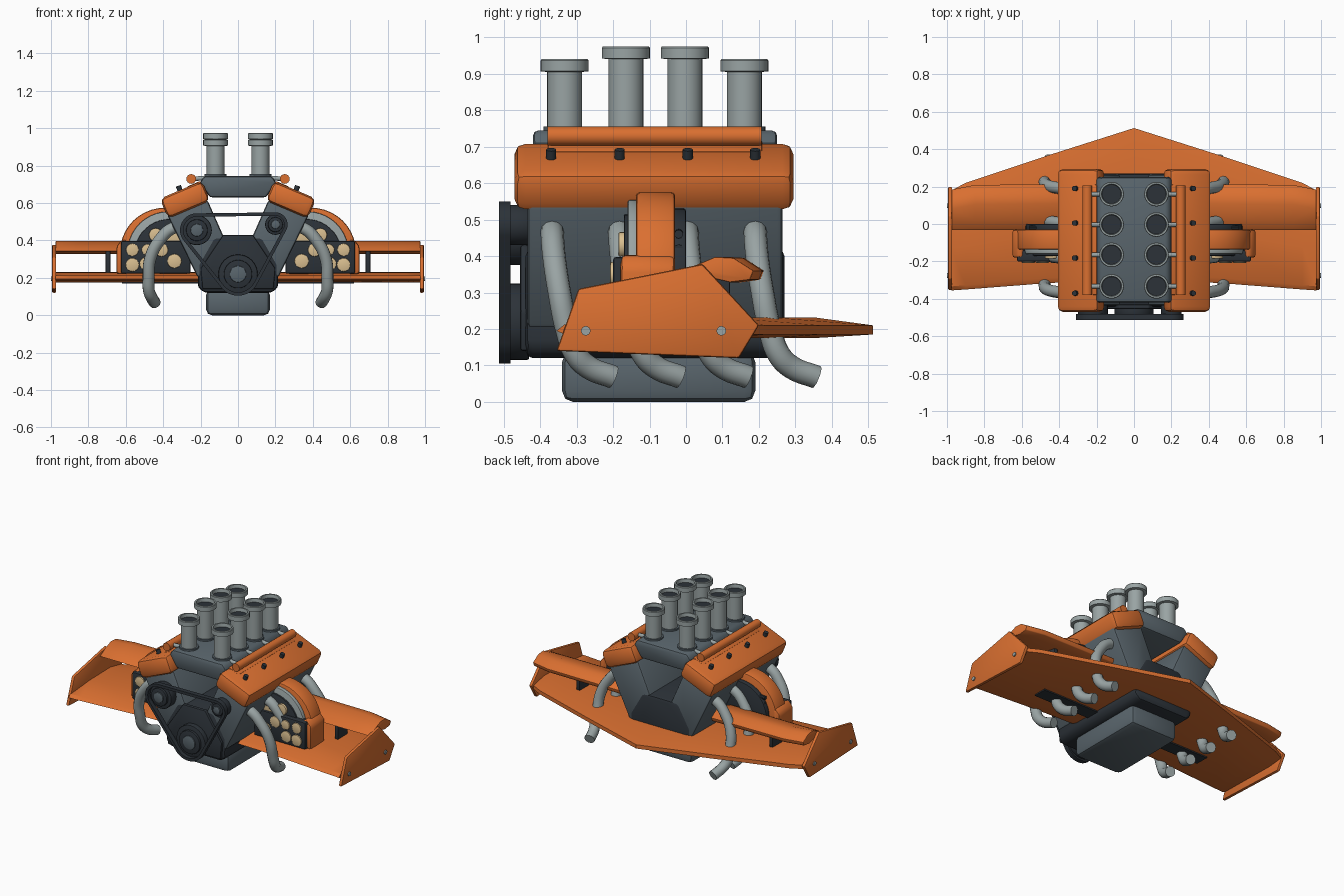
import bpy, bmesh, math
from mathutils import Vector, Matrix

if "Cube" in bpy.data.objects:
    bpy.data.objects.remove(bpy.data.objects["Cube"])


def mat(name, c):
    m = bpy.data.materials.new(name)
    m.diffuse_color = (*c, 1)
    m.use_nodes = True
    m.node_tree.nodes["Principled BSDF"].inputs["Base Color"].default_value = m.diffuse_color
    return m


ORANGE = mat("orange_paint", (0.70, 0.16, 0.03))
STEEL = mat("light_steel", (0.32, 0.37, 0.37))
GREY = mat("blue_grey_metal", (0.10, 0.13, 0.15))
DARK = mat("dark_rubber", (0.025, 0.032, 0.04))
CREAM = mat("cream_lens", (0.70, 0.52, 0.28))


def finish(name, bm, m, bevel=0, seg=2):
    bmesh.ops.recalc_face_normals(bm, faces=bm.faces)
    me = bpy.data.meshes.new(name)
    bm.to_mesh(me)
    bm.free()
    me.materials.append(m)
    ob = bpy.data.objects.new(name, me)
    bpy.context.collection.objects.link(ob)
    if bevel:
        b = ob.modifiers.new("bevel", "BEVEL")
        b.width, b.segments = bevel, seg
        b.limit_method, b.angle_limit = "ANGLE", math.radians(35)
    return ob


def loft(name, rings, m, bevel=0, seg=2):
    """Skin a series of closed rings and cap the ends."""
    bm = bmesh.new()
    vs = [[bm.verts.new(p) for p in r] for r in rings]
    n = len(vs[0])
    for a, b in zip(vs, vs[1:]):
        for i in range(n):
            bm.faces.new((a[i], a[(i + 1) % n], b[(i + 1) % n], b[i]))
    bm.faces.new(vs[0])
    bm.faces.new(vs[-1])
    return finish(name, bm, m, bevel, seg)


def prism(name, prof, y0, y1, m, bevel=0, s=1, seg=2):
    """Extrude an (x, z) profile along y; s = -1 mirrors it."""
    return loft(name, [[(s * x, y, z) for x, z in prof] for y in (y0, y1)], m, bevel, seg)


def box(name, c, size, m, bevel=0, tilt=0, seg=2):
    bm = bmesh.new()
    M = Matrix.Translation(c) @ Matrix.Rotation(tilt, 4, "Y") @ Matrix.Diagonal((*size, 1))
    bmesh.ops.create_cube(bm, size=1, matrix=M)
    return finish(name, bm, m, bevel, seg)


def rod(name, a, b, r, m, n=24, bevel=0):
    a, b = Vector(a), Vector(b)
    d = b - a
    M = Matrix.Translation((a + b) / 2) @ d.to_track_quat("Z", "Y").to_matrix().to_4x4()
    bm = bmesh.new()
    bmesh.ops.create_cone(bm, cap_ends=True, segments=n, radius1=r, radius2=r, depth=d.length, matrix=M)
    return finish(name, bm, m, bevel)


def lathe(name, prof, c, m, n=28):
    bm = bmesh.new()
    rings = [[bm.verts.new((c[0] + r * math.cos(6.28318 * i / n), c[1] + r * math.sin(6.28318 * i / n), z))
              for i in range(n)] for r, z in prof]
    for a, b in zip(rings, rings[1:]):
        for i in range(n):
            bm.faces.new((a[i], a[(i + 1) % n], b[(i + 1) % n], b[i]))
    return finish(name, bm, m)


def pipe(name, pts, r, m):
    cu = bpy.data.curves.new(name, "CURVE")
    cu.dimensions = "3D"
    cu.bevel_depth, cu.bevel_resolution, cu.use_fill_caps = r, 4, True
    cu.resolution_u = 6
    sp = cu.splines.new("BEZIER")
    sp.bezier_points.add(len(pts) - 1)
    for bp, p in zip(sp.bezier_points, pts):
        bp.co = p
        bp.handle_left_type = bp.handle_right_type = "AUTO"
    cu.materials.append(m)
    ob = bpy.data.objects.new(name, cu)
    bpy.context.collection.objects.link(ob)


def arch(cx, cz, rx, rz, inner, base):
    """Dome outline from the engine side over to a vertical outer wall."""
    pts = [(cx + rx * math.cos(t), cz + rz * math.sin(t)) for t in [i * math.pi / 20 for i in range(11)]]
    return [(inner, base), (cx + rx, base)] + pts + [(inner, cz + rz)]


# Engine core
box("oil_pan", (0, -0.075, 0.07), (0.34, 0.53, 0.14), GREY, 0.03)
half = [(0.18, 0.12), (0.215, 0.15), (0.215, 0.27), (0.13, 0.42), (0.05, 0.42)]
prism("crankcase", half + [(-x, z) for x, z in reversed(half)], -0.44, 0.27, DARK, 0.02)
cover = [(0.19, 0.14), (0.20, 0.25), (0.08, 0.43)]
prism("front_cover", cover + [(-x, z) for x, z in reversed(cover)], -0.455, -0.43, DARK, 0.008)
top = [(0.15, 0.63), (0.205, 0.71), (0.18, 0.745)]
prism("intake_manifold", top + [(-x, z) for x, z in reversed(top)], -0.42, 0.25, GREY, 0.015)

# Intake stacks with flared lips and dark throats
stack_y = (-0.333, -0.165, -0.003, 0.16)
for i, y in enumerate(stack_y):
    t = 0.975 if i in (1, 2) else 0.94
    for x in (-0.12, 0.12):
        lathe("intake_stack", [(0.048, 0.73), (0.048, t - 0.035), (0.066, t - 0.033), (0.066, t - 0.004),
                               (0.063, t), (0.054, t), (0.050, t - 0.03)], (x, y), STEEL)
        rod("stack_throat", (x, y, t - 0.03), (x, y, t - 0.022), 0.052, DARK, 28)
        rod("stack_base", (x, y, 0.735), (x, y, 0.755), 0.058, GREY, 28)

for s in (1, -1):
    # Cylinder bank and valve cover
    prism("cylinder_bank", [(0.05, 0.36), (0.165, 0.62), (0.38, 0.54), (0.215, 0.20), (0.12, 0.22)],
          -0.435, 0.265, GREY, 0.015, s)
    box("valve_cover", (s * 0.283, -0.088, 0.618), (0.245, 0.765, 0.115), ORANGE, 0.03, s * math.radians(23))
    box("valve_cover_ridge", (s * 0.23, -0.085, 0.69), (0.08, 0.59, 0.03), ORANGE, 0.008, s * math.radians(23))
    rod("fuel_rail", (s * 0.25, -0.38, 0.729), (s * 0.25, 0.207, 0.729), 0.026, ORANGE, 16)
    for y in stack_y:
        rod("fuel_injector", (s * 0.15, y, 0.735), (s * 0.25, y, 0.729), 0.012, STEEL, 12)
    for y in (-0.37, -0.182, 0.005, 0.19):
        rod("cover_bolt", (s * 0.306, y, 0.655), (s * 0.319, y, 0.692), 0.014, DARK, 12)

    # Exhaust pipes
    for y in (-0.367, -0.182, 0.003, 0.19):
        path = [(0.31, 0, 0.47), (0.35, 0, 0.465), (0.42, 0.005, 0.40), (0.47, 0.02, 0.30),
                (0.478, 0.04, 0.20), (0.476, 0.065, 0.13), (0.462, 0.10, 0.095), (0.445, 0.168, 0.068)]
        pipe("exhaust_pipe", [(s * a, y + b, c) for a, b, c in path], 0.032, STEEL)

    # Lamp and radiator housing
    prism("housing_shell", arch(0.39, 0.34, 0.24, 0.235, 0.27, 0.22), -0.137, -0.03, ORANGE, 0.01, s)
    prism("shell_side", [(0.59, 0.22), (0.65, 0.22), (0.65, 0.37), (0.62, 0.405), (0.59, 0.40)],
          -0.18, -0.03, ORANGE, 0.015, s)
    prism("housing_ring", arch(0.37, 0.34, 0.22, 0.215, 0.27, 0.23), -0.16, -0.13, STEEL, 0.006, s)
    prism("housing_panel", arch(0.36, 0.34, 0.19, 0.175, 0.27, 0.23), -0.17, -0.15, DARK, 0.004, s)
    prism("housing_back", arch(0.38, 0.34, 0.20, 0.19, 0.27, 0.22), -0.04, 0.0, DARK, 0.006, s)
    box("lamp_box", (s * 0.44, -0.17, 0.31), (0.37, 0.06, 0.175), DARK, 0.008)
    for x, z, r in ((0.565, 0.35, 0.034), (0.565, 0.27, 0.036), (0.485, 0.35, 0.03), (0.49, 0.275, 0.036),
                    (0.41, 0.35, 0.036), (0.34, 0.29, 0.038)):
        rod("lamp_lens", (s * x, -0.19, z), (s * x, -0.208, z), r, CREAM, 20, 0.004)
    for x, z, r in ((0.33, 0.425, 0.06), (0.44, 0.43, 0.036)):
        rod("upper_lens", (s * x, -0.16, z), (s * x, -0.185, z), r, CREAM, 20, 0.004)
    for z in (0.43, 0.47):
        rod("housing_vent", (s * 0.40, -0.02, z), (s * 0.56, -0.02, z - 0.01), 0.012, DARK, 10)
    box("underside_panel", (s * 0.41, -0.12, 0.174), (0.42, 0.09, 0.008), DARK)

    # Upper flap, its strut and the end plate
    flap = [(-0.035, 0.342), (0.02, 0.372), (0.11, 0.398), (0.16, 0.395), (0.215, 0.36),
            (0.205, 0.335), (0.15, 0.328), (0.06, 0.342)]
    loft("upper_flap", [[(s * x, y - dy * (y > 0.1), z) for y, z in flap]
                        for x, dy in ((0.33, 0), (0.85, 0.005), (0.975, 0.03))], ORANGE, 0.004)
    box("flap_strut", (s * 0.695, 0.07, 0.29), (0.025, 0.10, 0.13), DARK, 0.004)
    plate = [(-0.355, 0.14), (-0.295, 0.31), (0.045, 0.378), (0.20, 0.21), (0.145, 0.12)]
    loft("end_plate", [[(s * x, y, z) for y, z in plate] for x in (0.972, 0.994)], ORANGE, 0.007)
    for y in (-0.275, 0.097):
        rod("plate_bolt", (s * 0.99, y, 0.195), (s * 1.0, y, 0.195), 0.013, STEEL, 14)

# Main wing, swept back to a central point
sect = [(0, 0.195), (0.04, 0.212), (0.4, 0.228), (0.8, 0.232), (1, 0.21), (1, 0.185), (0.8, 0.175), (0.05, 0.183)]
wing = []
for x, lead, trail in ((0.975, -0.355, 0.18), (0.90, -0.35, 0.22), (0.45, -0.315, 0.37), (0, -0.30, 0.513)):
    wing.append([(x, lead + f * (trail - lead), z) for f, z in sect])
wing += [[(-x, y, z) for x, y, z in r] for r in reversed(wing[:-1])]
loft("main_wing", wing, ORANGE)

# Drive pulleys and belt
pulleys = [(0, 0.22, 0.105), (0.20, 0.485, 0.055), (-0.22, 0.455, 0.08)]
for x, z, r in pulleys:
    rod("pulley", (x, -0.43, z), (x, -0.487, z), r, DARK, 32, 0.006)
    rod("pulley_rim", (x, -0.48, z), (x, -0.502, z), r * 0.72, DARK, 28, 0.004)
    rod("pulley_hub", (x, -0.48, z), (x, -0.508, z), r * 0.42, GREY, 20, 0.004)


def hull(grow):
    """Outline wrapped tightly around the pulleys, sampled by direction."""
    out = []
    for i in range(96):
        d = 2 * math.pi * i / 96
        c, s = math.cos(d), math.sin(d)
        x, z, r = max(pulleys, key=lambda p: p[0] * c + p[1] * s + p[2])
        out.append((x + (r + grow) * c, z + (r + grow) * s))
    return out


bm = bmesh.new()
loops = [[bm.verts.new((x, y, z)) for x, z in hull(g)]
         for g, y in ((0.010, -0.513), (0.010, -0.482), (-0.008, -0.482), (-0.008, -0.513))]
for k in range(4):
    a, b = loops[k], loops[(k + 1) % 4]
    for i in range(96):
        j = (i + 1) % 96
        bm.faces.new((a[i], a[j], b[j], b[i]))
finish("drive_belt", bm, DARK)

# Turn curves into meshes and smooth rounded surfaces
bpy.ops.object.select_all(action="SELECT")
bpy.context.view_layer.objects.active = bpy.data.objects["oil_pan"]
bpy.ops.object.convert(target="MESH")
bpy.ops.object.select_all(action="SELECT")
bpy.ops.object.shade_smooth_by_angle(angle=math.radians(32))
